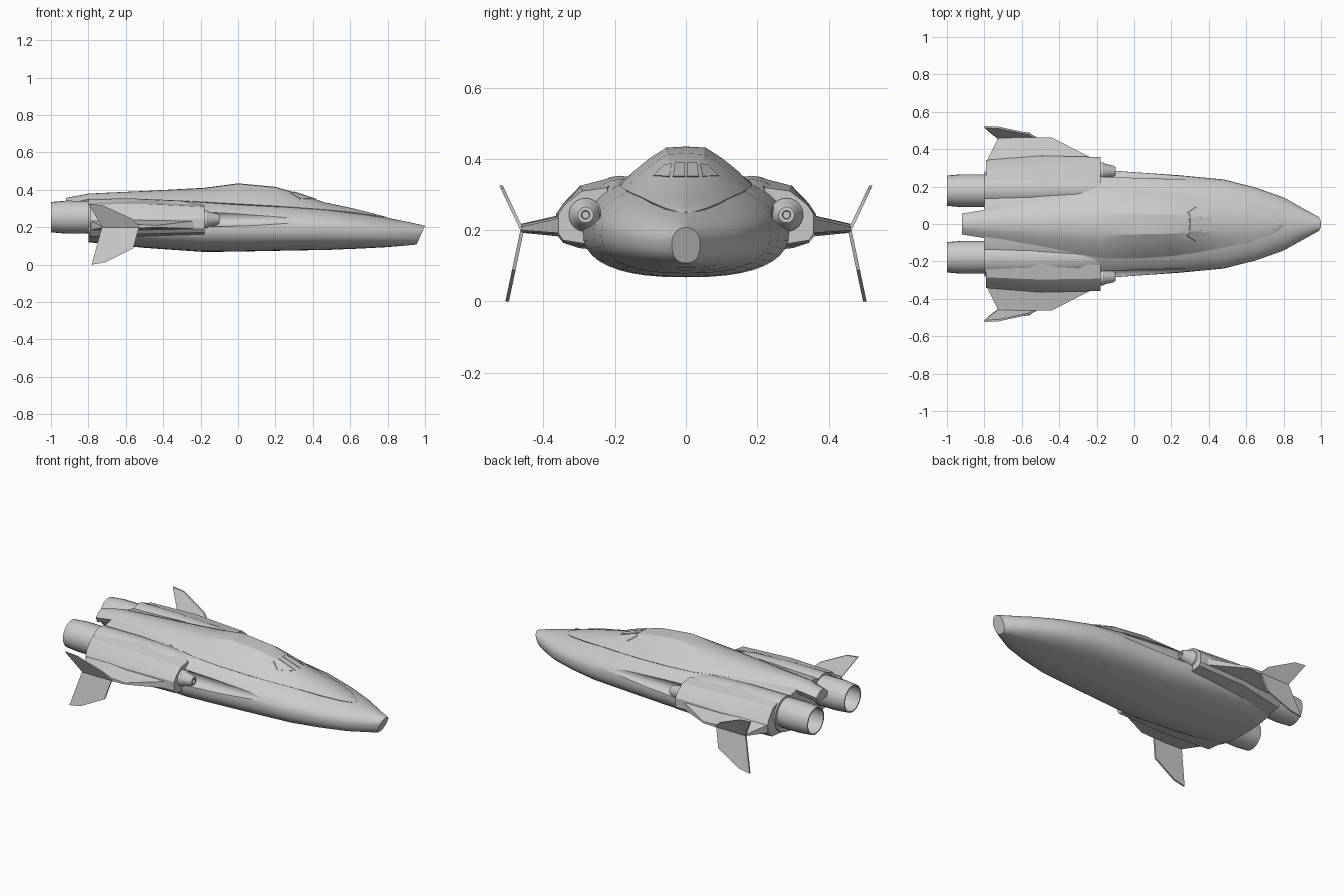
import bpy, bmesh, math
from mathutils import Vector
from mathutils.bvhtree import BVHTree

if "Cube" in bpy.data.objects:
    bpy.data.objects.remove(bpy.data.objects["Cube"])


def finish(name, bm, angle=30):
    bmesh.ops.remove_doubles(bm, verts=bm.verts, dist=1e-5)
    bmesh.ops.recalc_face_normals(bm, faces=bm.faces)
    me = bpy.data.meshes.new(name)
    bm.to_mesh(me)
    bm.free()
    ob = bpy.data.objects.new(name, me)
    bpy.context.collection.objects.link(ob)
    smooth(ob, angle)
    return ob


def smooth(ob, angle=30):
    bpy.ops.object.select_all(action='DESELECT')
    ob.select_set(True)
    bpy.context.view_layer.objects.active = ob
    bpy.ops.object.shade_smooth_by_angle(angle=math.radians(angle))


def loft(name, rings, caps=True, angle=30):
    bm = bmesh.new()
    vs = [[bm.verts.new(p) for p in r] for r in rings]
    n = len(rings[0])
    for a, b in zip(vs, vs[1:]):
        for i in range(n):
            j = (i + 1) % n
            bm.faces.new((a[i], a[j], b[j], b[i]))
    if caps:
        bm.faces.new(vs[0])
        bm.faces.new(vs[-1])
    return finish(name, bm, angle)


def revolve(name, profile, y, z, n=24, caps=True):
    """Rings of (x, radius) around an axis parallel to x."""
    rings = [[(x, y + r * math.cos(2 * math.pi * i / n), z + r * math.sin(2 * math.pi * i / n))
              for i in range(n)] for x, r in profile]
    return loft(name, rings, caps)


# Hull: half-superellipse sections (x, half width, bottom, middle, top, nose shear)
HULL = [(-.80, .265, .120, .21, .360, 0), (-.50, .282, .090, .205, .367, 0),
        (-.18, .290, .068, .20, .368, 0), (0, .277, .070, .20, .358, 0),
        (.25, .260, .075, .20, .338, 0), (.48, .238, .079, .195, .308, 0),
        (.65, .195, .086, .185, .280, 0), (.80, .142, .094, .175, .250, 0),
        (.93, .076, .103, .165, .224, .2), (1.0, .040, .108, .165, .208, .45)]


def hull_ring(x, w, zb, zm, zt, shear, n=40):
    ring = []
    for i in range(n):
        a = 2 * math.pi * i / n
        c, s = math.cos(a), math.sin(a)
        e = 2 / 2.0 if s > 0 else 2 / 2.5
        y = w * math.copysign(abs(c) ** e, c)
        h = abs(s) ** e
        z = zm + (zt - zm) * h if s > 0 else zm - (zm - zb) * h
        ring.append((x - (zt - z) * shear, y, z))
    return ring


hull = loft("hull", [hull_ring(*s) for s in HULL])

# Scooped channels in the hull sides ahead of the cannons
for s in (1, -1):
    prof = [(-.25, .046), (-.1, .045), (.1, .041), (.3, .03), (.44, .014), (.50, .002)]
    ys = [.285, .287, .285, .272, .252, .235]
    rings = [[(x, s * (y + 1.1 * r * math.cos(i * math.pi / 10)), .248 + r * math.sin(i * math.pi / 10))
              for i in range(20)] for (x, r), y in zip(prof, ys)]
    cutter = loft("channel_cutter", rings)
    cutter.hide_render = True
    mod = hull.modifiers.new("channel", 'BOOLEAN')
    mod.operation, mod.object, mod.solver = 'DIFFERENCE', cutter, 'EXACT'
    bpy.context.view_layer.objects.active = hull
    bpy.ops.object.modifier_apply(modifier=mod.name)
    bpy.data.objects.remove(cutter)
smooth(hull)

# Raised cabin and spine: (x, half width, edge z, top z)
SPINE = [(-.92, .056, .325, .357), (-.80, .075, .350, .380), (-.50, .118, .352, .394),
         (-.18, .183, .335, .411), (0, .185, .325, .435), (.20, .172, .314, .416),
         (.34, .152, .304, .376), (.46, .130, .295, .334), (.62, .098, .279, .300),
         (.73, .060, .263, .272), (.78, .030, .254, .259), (.80, .006, .248, .252)]
half = [(.30, .97), (.55, .70), (.80, .36), (1, 0)]
rings = []
for x, w, ze, zt in SPINE:
    right = [(x, w * a, ze + (zt - ze) * b) for a, b in half] + [(x, w * .8, ze - .03)]
    rings.append([(x, 0, zt)] + right + [(px, -py, pz) for px, py, pz in reversed(right)])
spine = loft("cabin_spine", rings, angle=25)

# Cockpit windows: outlines projected back onto the cabin, then thickened
tree = BVHTree.FromObject(spine, bpy.context.evaluated_depsgraph_get())
panes = [[(.003, .388), (.031, .388), (.036, .350), (.003, .350)],
         [(.040, .386), (.062, .382), (.092, .352), (.047, .350)]]
for pane in panes:
    for s in (1, -1):
        bm = bmesh.new()
        front, back = [], []
        for y, z in pane:
            hit = tree.ray_cast(Vector((2, s * y, z)), Vector((-1, 0, 0)))[0]
            if hit is None:
                hit = Vector((.35, s * y, z))
            front.append(bm.verts.new(hit + Vector((.006, 0, .002))))
            back.append(bm.verts.new(hit - Vector((.02, 0, .01))))
        bm.faces.new(front)
        bm.faces.new(back)
        for i in range(4):
            j = (i + 1) % 4
            bm.faces.new((front[i], front[j], back[j], back[i]))
        finish("cockpit_window", bm)


def plate(name, outline, thick):
    """Solid fin from 3D outline, thickened along y."""
    return loft(name, [[(x, y - thick / 2, z) for x, y, z in outline],
                       [(x, y + thick / 2, z) for x, y, z in outline]])


for s, side in ((1, "left"), (-1, "right")):
    # Engine fairing and hollow exhaust nozzle
    revolve(side + "_engine_fairing", [(-.80, .097), (-.55, .098), (-.3, .088), (-.1, .05)], s * .185, .255)
    revolve(side + "_engine_nozzle", [(-.75, .087), (-.92, .088), (-1, .081), (-1, .074),
                                      (-.93, .078), (-.84, .06), (-.84, .02)], s * .178, .254)

    # Side pod with a flat front face
    rear = [(.20, .14), (.30, .150), (.335, .185), (.342, .235), (.328, .27), (.285, .322), (.19, .345)]
    mid = [(.22, .145), (.345, .165), (.365, .19), (.365, .245), (.345, .275), (.297, .325), (.20, .35)]
    fore = [(.24, .155), (.345, .172), (.358, .19), (.358, .245), (.340, .272), (.292, .310), (.22, .32)]
    loft(side + "_pod", [[(x, s * y, z) for y, z in sec]
                         for x, sec in ((-.79, rear), (-.5, mid), (-.18, fore))], angle=15)

    # Cannon in the pod front
    revolve(side + "_cannon", [(-.25, .047), (-.165, .047), (-.155, .040), (-.11, .030), (-.10, .022),
                               (-.10, .012), (-.125, .010)], s * .282, .243)

    # Stub wing: root section to tip section
    root = [(-.79, .185), (-.79, .235), (-.6, .248), (-.18, .240), (-.18, .190), (-.6, .18)]
    tip = [(-.725, .197), (-.725, .205), (-.6, .218), (-.44, .210), (-.44, .200), (-.6, .193)]
    loft(side + "_wing", [[(x, s * .33, z) for x, z in root],
                          [(x, s * .462, z) for x, z in tip]], angle=10)

    # Canted wing-tip fins, upper and lower
    upper = [(-.725, .20), (-.52, .20), (-.565, .245), (-.725, .318), (-.80, .325)]
    lower = [(-.725, .21), (-.527, .21), (-.56, .088), (-.71, .012), (-.783, 0)]
    plate(side + "_upper_fin", [(x, s * (.46 + (z - .20) * .47), z) for x, z in upper], .010)
    plate(side + "_lower_fin", [(x, s * (.46 + (.20 - z) * .21), z) for x, z in lower], .010)
